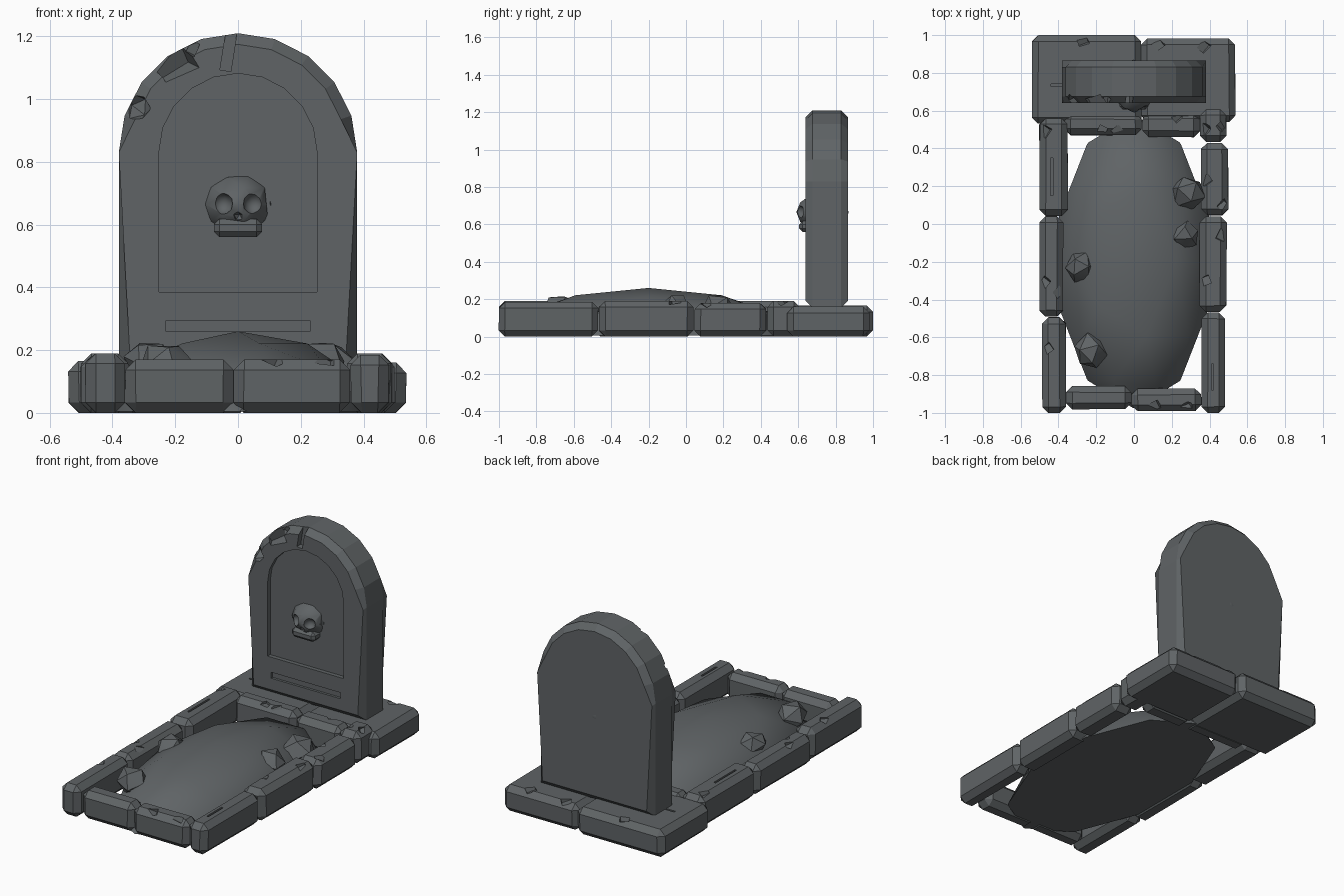
import bpy, bmesh, math, random
from mathutils import Matrix, Vector, Euler

random.seed(4)
default = bpy.data.objects.get("Cube")
if default:
    bpy.data.objects.remove(default)

stone = bpy.data.materials.new("weathered grey stone")
stone.use_nodes = True
COLOUR = (0.115, 0.126, 0.132, 1)
stone.diffuse_color = COLOUR
stone.node_tree.nodes["Principled BSDF"].inputs["Base Color"].default_value = COLOUR


def finish(bm, name):
    bmesh.ops.recalc_face_normals(bm, faces=bm.faces)
    mesh = bpy.data.meshes.new(name)
    bm.to_mesh(mesh)
    bm.free()
    mesh.materials.append(stone)
    obj = bpy.data.objects.new(name, mesh)
    bpy.context.collection.objects.link(obj)
    return obj


def smooth(obj, angle=35):
    bpy.ops.object.select_all(action='DESELECT')
    obj.select_set(True)
    bpy.context.view_layer.objects.active = obj
    bpy.ops.object.shade_smooth_by_angle(angle=math.radians(angle))


def placed(centre, size, turn=(0, 0, 0)):
    rot = Euler([math.radians(a) for a in turn]).to_matrix().to_4x4()
    return Matrix.Translation(centre) @ rot @ Matrix.Diagonal((*size, 1))


def add_box(bm, centre, size, turn=(0, 0, 0)):
    bmesh.ops.create_cube(bm, size=1, matrix=placed(centre, size, turn))


def add_ball(bm, centre, radii, turn=(0, 0, 0), detail=1):
    return bmesh.ops.create_icosphere(bm, subdivisions=detail, radius=1,
                                      matrix=placed(centre, radii, turn))["verts"]


def block(name, x0, x1, y0, y1, z0, z1, bevel, wobble=0.0):
    bm = bmesh.new()
    add_box(bm, ((x0 + x1) / 2, (y0 + y1) / 2, (z0 + z1) / 2), (x1 - x0, y1 - y0, z1 - z0))
    for v in bm.verts:
        v.co += Vector([random.uniform(-wobble, wobble) for _ in "xy"] + [0])
    bmesh.ops.bevel(bm, geom=bm.edges[:], offset=bevel, segments=1, affect='EDGES')
    return finish(bm, name)


def carve(obj, add_shape, *args, **options):
    """Subtract one closed shape, then bake the result."""
    bm = bmesh.new()
    add_shape(bm, *args, **options)
    cutter = finish(bm, "cutter")
    cutter.hide_render = True
    mod = obj.modifiers.new("carve", 'BOOLEAN')
    mod.operation, mod.solver, mod.object = 'DIFFERENCE', 'EXACT', cutter
    bpy.context.view_layer.update()
    baked = bpy.data.meshes.new_from_object(
        obj.evaluated_get(bpy.context.evaluated_depsgraph_get()))
    obj.modifiers.clear()
    obj.data = baked
    bpy.data.objects.remove(cutter)


def add_arch(bm, half, z0, y0, y1, spring=0.83):
    """Closed solid with an upright rectangle below and a half circle above."""
    pts = [(half, z0), (-half, z0)]
    for i in range(11):
        a = math.pi * (1 - i / 10)
        pts.append((half * math.cos(a), spring + half * math.sin(a)))
    front, back = [[bm.verts.new((x, y, z)) for x, z in pts] for y in (y0, y1)]
    bm.faces.new(front)
    bm.faces.new(back[::-1])
    for i in range(len(pts)):
        bm.faces.new((front[i - 1], front[i], back[i], back[i - 1]))


# Kerb stones and plinth slabs: name, x range, y range, height
STONES = [
    ("kerb_right_back", -0.50, -0.35, 0.045, 0.56, 0.19),
    ("kerb_right_middle", -0.50, -0.375, -0.49, 0.04, 0.18),
    ("kerb_right_front", -0.485, -0.36, -1.0, -0.495, 0.19),
    ("kerb_left_corner", 0.35, 0.49, 0.435, 0.61, 0.19),
    ("kerb_left_back", 0.355, 0.50, 0.045, 0.43, 0.18),
    ("kerb_left_middle", 0.35, 0.49, -0.465, 0.04, 0.19),
    ("kerb_left_front", 0.36, 0.48, -1.0, -0.47, 0.185),
    ("kerb_front_right", -0.36, -0.015, -0.98, -0.86, 0.17),
    ("kerb_front_left", -0.015, 0.355, -0.99, -0.87, 0.17),
    ("kerb_head_right", -0.37, 0.04, 0.47, 0.59, 0.18),
    ("kerb_head_left", 0.045, 0.35, 0.46, 0.59, 0.175),
    ("plinth_right", -0.54, 0.038, 0.53, 1.0, 0.165),
    ("plinth_left", 0.038, 0.535, 0.54, 0.98, 0.16),
]
# Worn chips on the top edges, per stone
CHIPS = {
    "kerb_right_back": [(-0.47, 0.49)],
    "kerb_right_middle": [(-0.475, -0.31), (-0.395, -0.36)],
    "kerb_right_front": [(-0.46, -0.66)],
    "kerb_left_corner": [(0.375, 0.5), (0.47, 0.52)],
    "kerb_left_back": [(0.38, 0.23), (0.475, 0.1)],
    "kerb_left_middle": [(0.375, -0.3), (0.465, -0.06)],
    "kerb_front_left": [(0.11, -0.965), (0.28, -0.97)],
    "kerb_head_right": [(-0.17, 0.49), (-0.09, 0.49)],
    "kerb_head_left": [(0.23, 0.57)],
    "plinth_right": [(-0.27, 0.97)],
    "plinth_left": [(0.13, 0.95), (0.37, 0.94)],
}
# Narrow cracks: centre and size on the top face
CRACKS = {
    "kerb_right_back": (-0.435, 0.25, 0.012, 0.2),
    "kerb_left_front": (0.415, -0.81, 0.012, 0.14),
    "plinth_right": (-0.41, 0.735, 0.06, 0.012),
}
for name, x0, x1, y0, y1, top in STONES:
    obj = block(name, x0, x1, y0, y1, 0, top, 0.033, 0.003)
    for x, y in CHIPS.get(name, []):
        tilt = [random.uniform(-25, 25), random.uniform(-25, 25), random.uniform(20, 70)]
        carve(obj, add_box, (x, y, top), (0.055, 0.045, 0.03), tilt)
    if name in CRACKS:
        x, y, w, d = CRACKS[name]
        carve(obj, add_box, (x, y, top), (w, d, 0.03))

# Earth mound: a flattened half ball
bm = bmesh.new()
add_ball(bm, (0, -0.2, 0), (0.42, 0.78, 0.26), detail=2)
cut = bmesh.ops.bisect_plane(bm, geom=bm.verts[:] + bm.edges[:] + bm.faces[:],
                             plane_co=(0, 0, 0.005), plane_no=(0, 0, 1), clear_inner=True)
rim = [e for e in cut["geom_cut"] if isinstance(e, bmesh.types.BMEdge)]
bmesh.ops.edgeloop_fill(bm, edges=rim)
smooth(finish(bm, "earth_mound"))

# Loose rocks, half sunk in the mound
for i, (x, y, z, r) in enumerate([(0.285, 0.16, 0.145, 0.1), (0.27, -0.065, 0.16, 0.08),
                                  (-0.28, -0.23, 0.16, 0.085), (-0.225, -0.67, 0.14, 0.1)]):
    bm = bmesh.new()
    for v in add_ball(bm, (x, y, z), (r, r, r * 0.8), (32, 10, 40 * i)):
        v.co += Vector([random.uniform(-0.008, 0.008) for _ in "xyz"])
    smooth(finish(bm, "rock_%d" % (i + 1)))

# Headstone with chamfered front and back rims
FRONT, BACK = 0.64, 0.865
bm = bmesh.new()
add_arch(bm, 0.38, 0.155, FRONT, BACK)
rims = [e for e in bm.edges if abs(e.verts[0].co.y - e.verts[1].co.y) < 0.01]
bmesh.ops.bevel(bm, geom=rims, offset=0.035, segments=1, affect='EDGES')
headstone = finish(bm, "headstone")

# Sunken panel, inscription groove, crack and chips
carve(headstone, add_arch, 0.252, 0.385, FRONT - 0.1, FRONT + 0.025)
carve(headstone, add_box, (0, FRONT, 0.277), (0.46, 0.03, 0.036))
carve(headstone, add_box, (-0.03, FRONT + 0.01, 1.155), (0.035, 0.05, 0.13), (0, 9, 0))
carve(headstone, add_box, (-0.2, FRONT, 1.115), (0.11, 0.08, 0.08), (15, -30, 20))
carve(headstone, add_box, (-0.145, FRONT + 0.01, 1.16), (0.03, 0.05, 0.04), (10, 25, 0))
carve(headstone, add_ball, (-0.325, FRONT, 0.975), (0.05, 0.06, 0.045), (20, 30, 0))

# Skull ornament: cranium with sockets, nose and a crack, plus a jaw
bm = bmesh.new()
add_ball(bm, (0, 0.73, 0.665), (0.12, 0.105, 0.14), (90, 0, 0), detail=2)
skull = finish(bm, "skull_cranium")
for side in (-1, 1):
    carve(skull, add_ball, (side * 0.05, 0.60, 0.667), (0.034, 0.04, 0.036), detail=2)
carve(skull, add_ball, (0, 0.595, 0.625), (0.018, 0.03, 0.018))
carve(skull, add_box, (0.095, 0.64, 0.68), (0.012, 0.06, 0.13), (0, -6, 0))
smooth(skull)
block("skull_jaw", -0.077, 0.077, 0.605, 0.69, 0.56, 0.618, 0.018)
